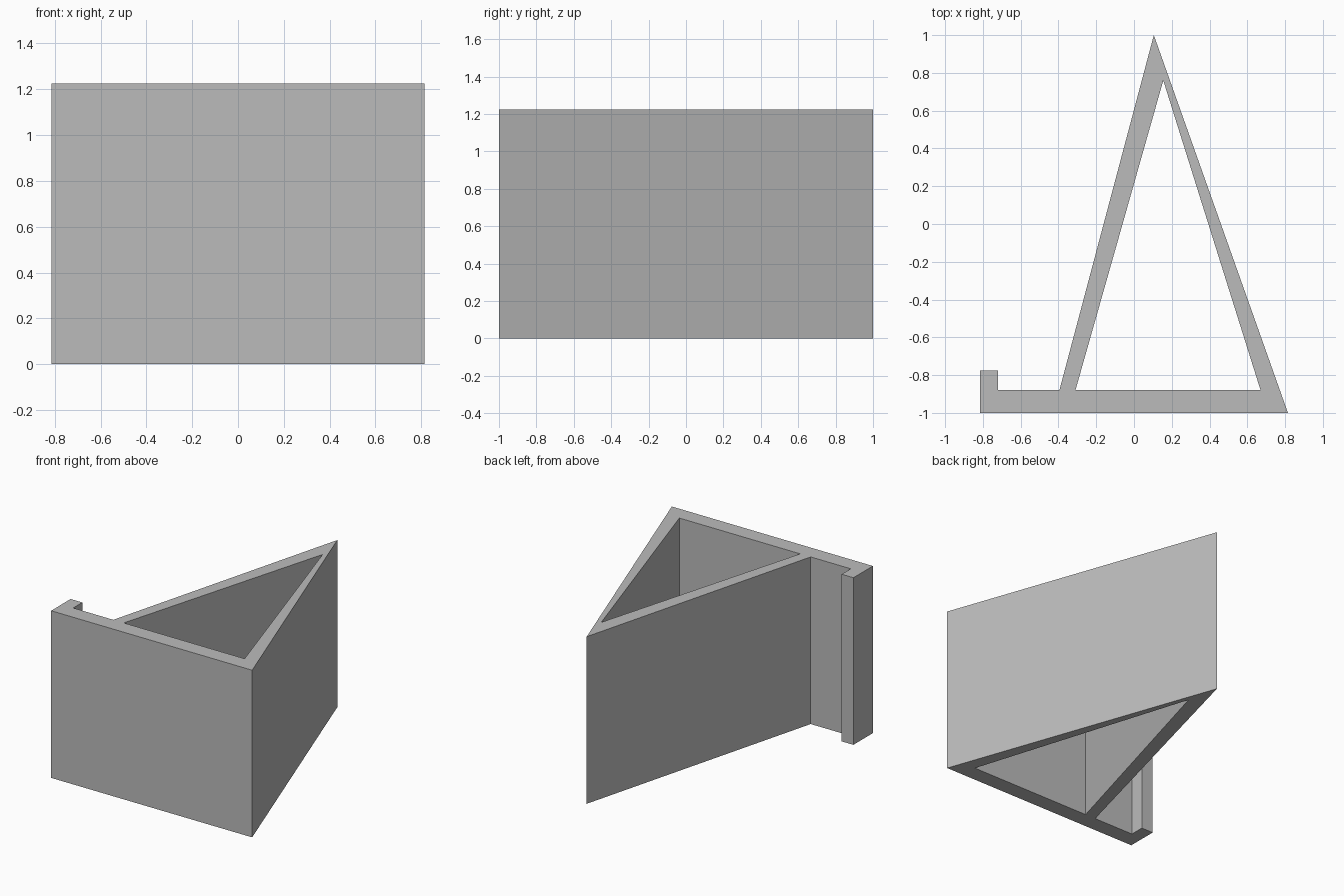
import bpy, bmesh
from mathutils import Vector

cube = bpy.data.objects.get("Cube")
if cube:
    bpy.data.objects.remove(cube, do_unlink=True)

HEIGHT = 1.225

# Single plain grey
grey = bpy.data.materials.new("plain_grey")
grey.use_nodes = True
colour = (0.5, 0.5, 0.5, 1)
grey.diffuse_color = colour
grey.node_tree.nodes["Principled BSDF"].inputs["Base Color"].default_value = colour

# Plan outline: front plate, pointed wedge and the hooked lip
outline = [(-0.815, -1), (0.815, -1), (0.105, 1), (-0.395, -0.88),
           (-0.72, -0.88), (-0.72, -0.775), (-0.815, -0.775)]
# Triangular opening through the wedge
opening = [(-0.31, -0.88), (0.67, -0.88), (0.155, 0.76)]


def add_loop(bm, points):
    verts = [bm.verts.new((x, y, 0)) for x, y in points]
    return [bm.edges.new((v, verts[i - 1])) for i, v in enumerate(verts)]


# Fill the plan between the two loops and extrude it upwards
bm = bmesh.new()
edges = add_loop(bm, outline) + add_loop(bm, opening)
bmesh.ops.triangle_fill(bm, edges=edges, use_beauty=True, normal=Vector((0, 0, 1)))
result = bmesh.ops.extrude_face_region(bm, geom=bm.faces[:], use_keep_orig=True)
top = [g for g in result["geom"] if isinstance(g, bmesh.types.BMVert)]
bmesh.ops.translate(bm, verts=top, vec=(0, 0, HEIGHT))
bmesh.ops.recalc_face_normals(bm, faces=bm.faces[:])

mesh = bpy.data.meshes.new("wedge_bracket")
bm.to_mesh(mesh)
bm.free()
mesh.materials.append(grey)
bracket = bpy.data.objects.new("wedge_bracket", mesh)
bpy.context.collection.objects.link(bracket)
